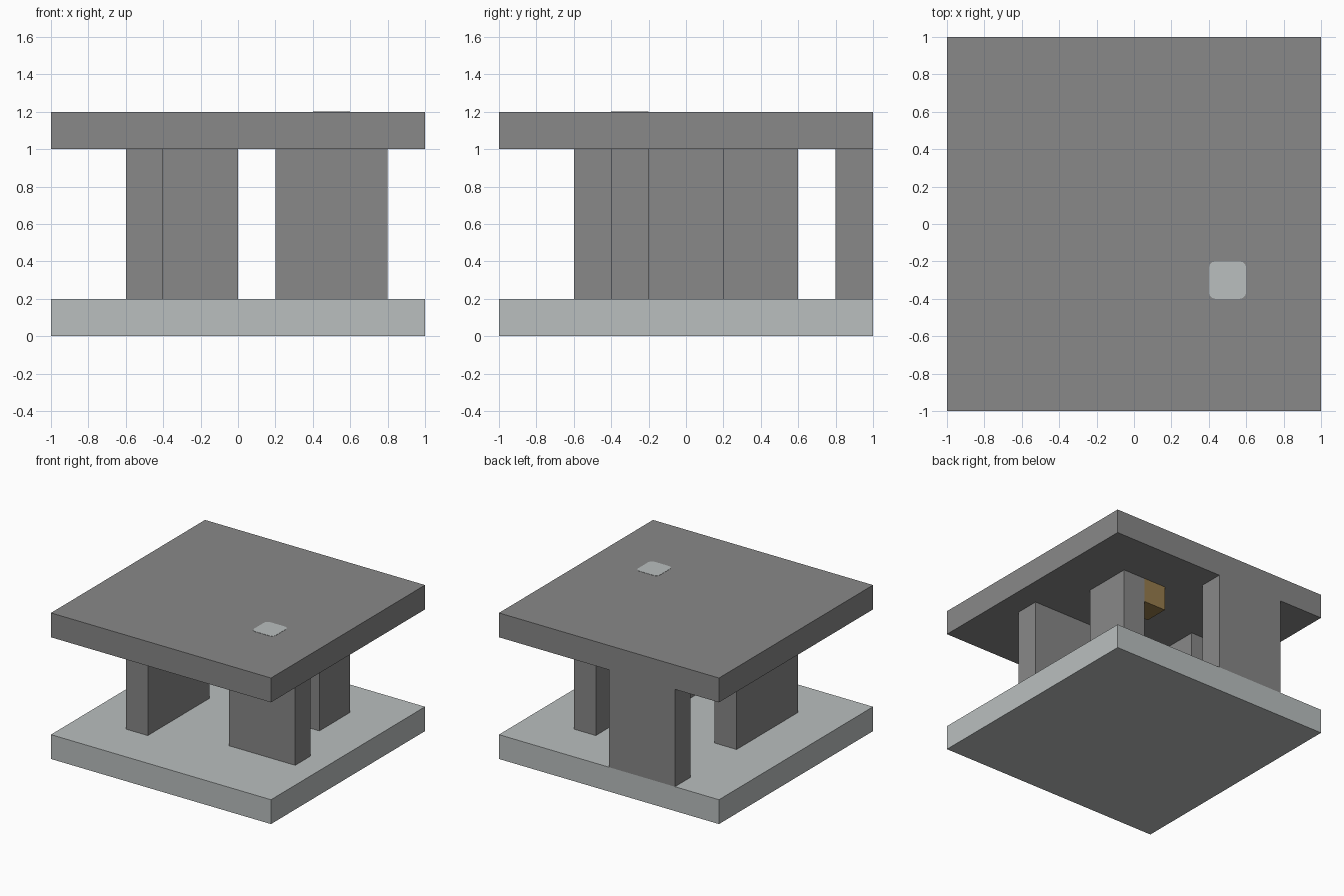
import bpy, bmesh

cube = bpy.data.objects.get("Cube")
if cube:
    bpy.data.objects.remove(cube, do_unlink=True)


def make_material(name, rgb):
    mat = bpy.data.materials.new(name)
    mat.use_nodes = True
    colour = (*rgb, 1)
    mat.diffuse_color = colour
    mat.node_tree.nodes["Principled BSDF"].inputs["Base Color"].default_value = colour
    return mat


dark_grey = make_material("dark grey", (0.246, 0.246, 0.246))
light_grey = make_material("light grey", (0.49, 0.52, 0.52))
tan = make_material("tan", (0.305, 0.202, 0.072))


def box(name, xs, ys, zs, mat, corner=0):
    """Box between the given limits, with optionally rounded upright edges."""
    bm = bmesh.new()
    bmesh.ops.create_cube(bm, size=1)
    for v in bm.verts:
        v.co = [lo + (c + 0.5) * (hi - lo) for c, (lo, hi) in zip(v.co, (xs, ys, zs))]
    if corner:
        upright = [e for e in bm.edges
                   if abs(e.verts[0].co.z - e.verts[1].co.z) > 0.001]
        bmesh.ops.bevel(bm, geom=upright, offset=corner, segments=3,
                        profile=0.5, affect='EDGES')
    mesh = bpy.data.meshes.new(name)
    bm.to_mesh(mesh)
    bm.free()
    mesh.materials.append(mat)
    obj = bpy.data.objects.new(name, mesh)
    bpy.context.collection.objects.link(obj)
    return obj


# Base and roof slabs
full = (-1, 1)
box("base_slab", full, full, (0, 0.2), light_grey)
box("roof_slab", full, full, (1, 1.2), dark_grey)

# Upright walls between the slabs
walls = {
    "right_wall": ((-0.6, -0.4), (-0.6, 0.2)),
    "front_wall": ((0.2, 0.8), (-0.4, -0.2)),
    "left_wall": ((0.4, 0.6), (0.2, 0.6)),
    "back_wall": ((-0.6, 0), (0.8, 1)),
}
for name, (xs, ys) in walls.items():
    box(name, xs, ys, (0.2, 1), dark_grey)

# Small block hanging under the roof beside the left wall
box("hanging_block", (0.2, 0.4), (0.4, 0.6), (0.8, 1), tan)

# Rounded plate set flush in the roof
box("roof_plate", (0.4, 0.6), (-0.4, -0.2), (1.195, 1.202), light_grey, corner=0.035)
